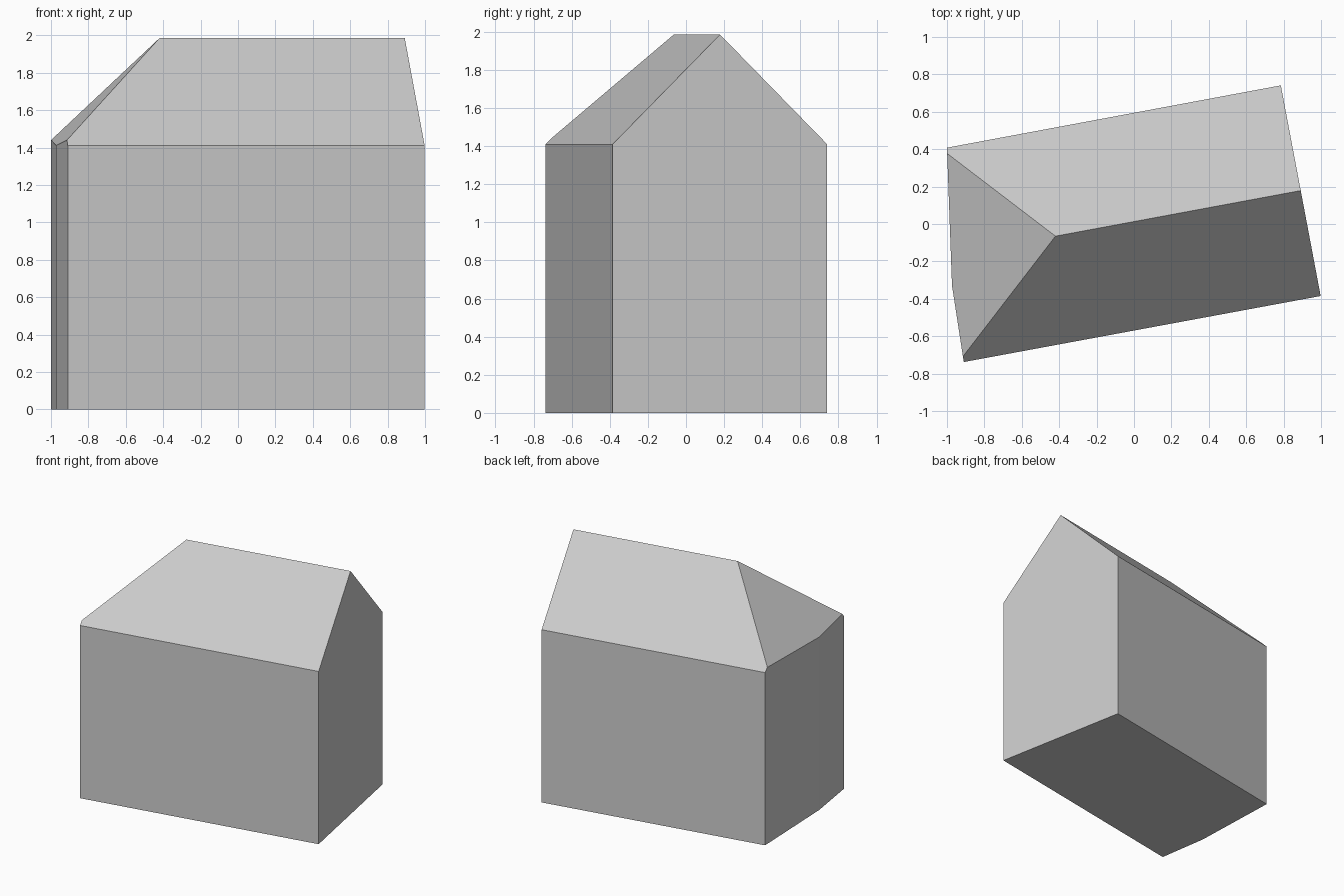
import bpy
import bmesh
from mathutils import Vector

cube = bpy.data.objects.get("Cube")
if cube:
    bpy.data.objects.remove(cube, do_unlink=True)

EAVES, RIDGE = 1.41, 1.985

# Footprint, with the slightly bent wall on the hipped end
front_a, front_b = (-0.91, -0.738), (0.998, -0.385)
back_a, back_b = (0.785, 0.741), (-1.0, 0.408)
bend = (-0.973, -0.33)
ridge_hip = Vector((-0.42, -0.065, RIDGE))

grey = bpy.data.materials.new("plain grey")
grey.use_nodes = True
colour = (0.6, 0.6, 0.6, 1)
grey.diffuse_color = colour
grey.node_tree.nodes["Principled BSDF"].inputs["Base Color"].default_value = colour

# Walls: extrude the footprint up past the ridge
bm = bmesh.new()
base = bm.faces.new([bm.verts.new((x, y, 0))
                     for x, y in (front_a, front_b, back_a, back_b, bend)])
top = bmesh.ops.extrude_face_region(bm, geom=[base])["geom"]
bmesh.ops.translate(bm, vec=(0, 0, RIDGE + 0.3),
                    verts=[v for v in top if isinstance(v, bmesh.types.BMVert)])


def cut_slope(p, q, r):
    """Slice off everything above the plane through three points."""
    p, q, r = Vector(p), Vector(q), Vector(r)
    normal = (q - p).cross(r - p).normalized()
    if normal.z < 0:
        normal.negate()
    geom = bm.verts[:] + bm.edges[:] + bm.faces[:]
    cut = bmesh.ops.bisect_plane(bm, geom=geom, plane_co=p, plane_no=normal,
                                 clear_outer=True)["geom_cut"]
    bmesh.ops.contextual_create(
        bm, geom=[e for e in cut if isinstance(e, bmesh.types.BMEdge)])


# Roof: two long slopes and one hip
cut_slope((*front_a, EAVES), (*front_b, EAVES), ridge_hip)
cut_slope((*back_b, EAVES), (*back_a, EAVES), ridge_hip)
cut_slope((-0.915, -0.705, 1.44), (-1.0, 0.38, 1.44), ridge_hip)

bmesh.ops.remove_doubles(bm, verts=bm.verts[:], dist=0.002)
bmesh.ops.recalc_face_normals(bm, faces=bm.faces[:])
mesh = bpy.data.meshes.new("house_body")
bm.to_mesh(mesh)
bm.free()
mesh.materials.append(grey)
house = bpy.data.objects.new("house_body", mesh)
bpy.context.collection.objects.link(house)
